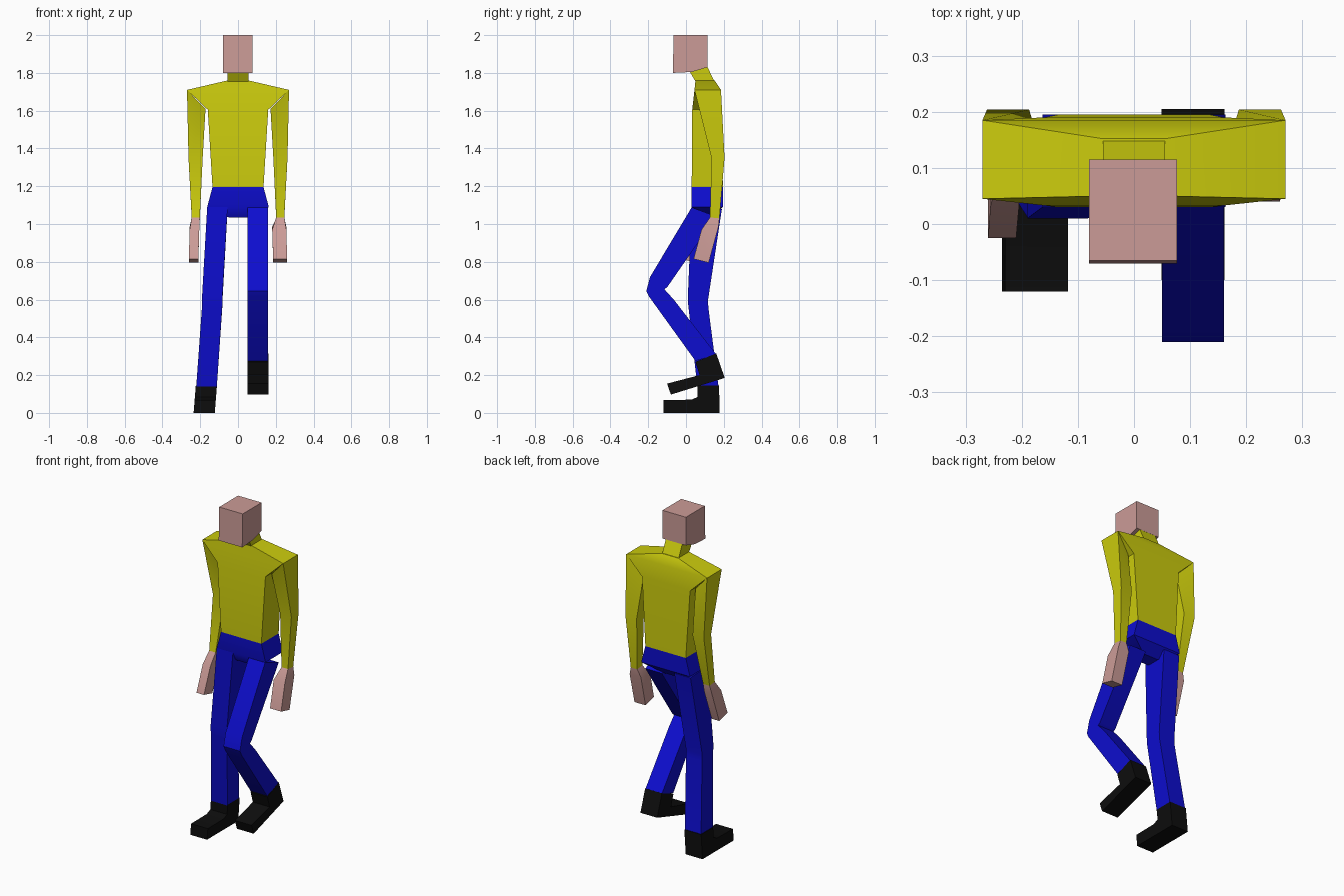
import bpy
import bmesh
import math

cube = bpy.data.objects.get("Cube")
if cube:
    bpy.data.objects.remove(cube, do_unlink=True)


def material(name, r, g, b):
    mat = bpy.data.materials.new(name)
    mat.use_nodes = True
    mat.diffuse_color = (r, g, b, 1)
    bsdf = mat.node_tree.nodes["Principled BSDF"]
    bsdf.inputs["Base Color"].default_value = (r, g, b, 1)
    bsdf.inputs["Roughness"].default_value = 0.8
    return mat


yellow = material("yellow_shirt", 0.6, 0.6, 0.004)
blue = material("blue_trousers", 0.004, 0.004, 0.62)
skin = material("pink_skin", 0.6, 0.33, 0.31)
black = material("black_shoes", 0.004, 0.004, 0.004)


def ring(xa, xb, yf, zf, yb, zb, slant=0, inset=0):
    """Four corners between side xa and side xb, with a front and a back edge.
    Side xa can be lowered by slant and narrowed by inset."""
    return [(xa, yf + inset, zf - slant), (xb, yf, zf),
            (xb, yb, zb), (xa, yb - inset, zb - slant)]


def loft(name, mat, rings):
    """Skin a closed body through rings with equal numbers of corners."""
    bm = bmesh.new()
    loops = [[bm.verts.new(p) for p in r] for r in rings]
    n = len(loops[0])
    for low, high in zip(loops, loops[1:]):
        for i in range(n):
            j = (i + 1) % n
            bm.faces.new((low[i], low[j], high[j], high[i]))
    bm.faces.new(loops[0])
    bm.faces.new(loops[-1])
    bmesh.ops.recalc_face_normals(bm, faces=bm.faces)
    mesh = bpy.data.meshes.new(name)
    bm.to_mesh(mesh)
    bm.free()
    mesh.materials.append(mat)
    obj = bpy.data.objects.new(name, mesh)
    bpy.context.collection.objects.link(obj)
    bpy.ops.object.select_all(action="DESELECT")
    obj.select_set(True)
    bpy.context.view_layer.objects.active = obj
    bpy.ops.object.shade_smooth_by_angle(angle=math.radians(35))
    return obj


def prism(name, mat, xa, xb, profile, lean=0):
    """Extrude a side profile across x, leaning sideways with height."""
    loft(name, mat, [[(x + lean * z, y, z) for y, z in profile]
                     for x in (xa, xb)])


# Head and neck
prism("head", skin, -0.08, 0.077,
      [(-0.065, 2), (0.115, 2), (0.115, 1.83), (0.03, 1.805), (-0.07, 1.8)])
loft("neck", yellow, [ring(-0.055, 0.055, 0.05, 1.755, 0.15, 1.755),
                      ring(-0.055, 0.055, 0.015, 1.815, 0.112, 1.835)])

# Torso
loft("torso", yellow, [ring(-0.135, 0.135, 0.03, 1.195, 0.195, 1.195),
                       ring(-0.16, 0.16, 0.033, 1.605, 0.19, 1.605),
                       ring(-0.27, 0.27, 0.045, 1.71, 0.185, 1.71),
                       ring(-0.055, 0.055, 0.05, 1.76, 0.152, 1.76)])

# Pelvis with tapering crotch
loft("pelvis", blue, [ring(-0.05, 0.05, 0.06, 1.035, 0.14, 1.035),
                      ring(-0.163, 0.163, 0.03, 1.09, 0.195, 1.09),
                      ring(-0.135, 0.135, 0.03, 1.195, 0.195, 1.195)])

# Arms: same upper arm, each wrist and hand swung differently
for side, s, wrist_y, tip_y in (("left", 1, 0.152, 0.08),
                                ("right", -1, 0.1, 0.015)):
    wf, wb = wrist_y - 0.025, wrist_y + 0.025
    loft(side + "_arm", yellow, [
        ring(s * 0.172, s * 0.27, 0.045, 1.71, 0.185, 1.71, 0.1, 0.03),
        ring(s * 0.187, s * 0.262, 0.135, 1.35, 0.204, 1.35),
        ring(s * 0.202, s * 0.245, wf, 1.035, wb, 1.03)])
    inner, outer = (0.186, 0.26) if s > 0 else (0.21, 0.26)
    loft(side + "_hand", skin, [
        ring(s * 0.202, s * 0.245, wf, 1.035, wb, 1.03),
        ring(s * (inner - 0.005), s * 0.256, wrist_y - 0.07, 0.97,
             wrist_y + 0.02, 0.985),
        ring(s * inner, s * outer, tip_y - 0.04, 0.815, tip_y + 0.04, 0.795)])

# Raised left leg with bent knee
loft("left_leg", blue, [ring(0.05, 0.16, 0.03, 1.088, 0.16, 1.04),
                        ring(0.05, 0.16, -0.19, 0.72, -0.1, 0.665),
                        ring(0.05, 0.16, -0.21, 0.645, -0.115, 0.655),
                        ring(0.05, 0.16, -0.195, 0.615, -0.065, 0.6),
                        ring(0.05, 0.16, 0.05, 0.275, 0.16, 0.31)])
prism("left_shoe", black, 0.049, 0.161,
      [(0.05, 0.27), (0.16, 0.315), (0.205, 0.185), (-0.08, 0.097),
       (-0.1, 0.155), (0.072, 0.2)])

# Standing right leg, leaning slightly outwards
loft("right_leg", blue, [ring(-0.163, -0.055, 0.03, 1.09, 0.19, 1.08),
                         ring(-0.19, -0.082, 0.01, 0.62, 0.117, 0.6),
                         ring(-0.19, -0.083, 0.012, 0.57, 0.118, 0.56),
                         ring(-0.221, -0.112, 0.06, 0.14, 0.172, 0.14)])
prism("right_shoe", black, -0.235, -0.123,
      [(0.06, 0.145), (0.175, 0.145), (0.178, 0), (-0.12, 0),
       (-0.12, 0.068), (0.03, 0.07), (0.062, 0.085)], 0.08)
